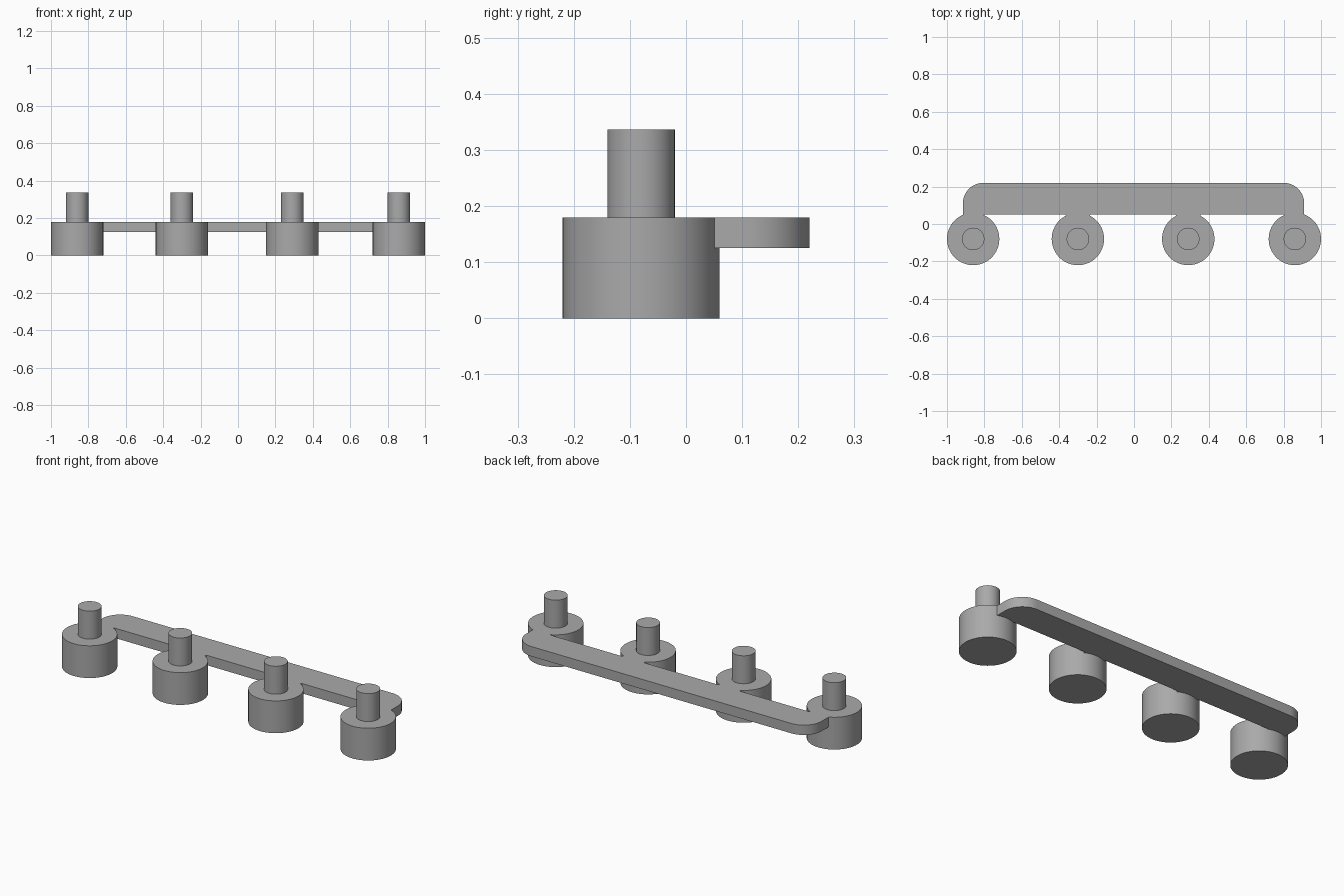
import bpy, bmesh
from math import radians, sin, cos

cube = bpy.data.objects.get("Cube")
if cube:
    bpy.data.objects.remove(cube)

grey = bpy.data.materials.new("plain grey")
grey.use_nodes = True
color = (0.4, 0.4, 0.4, 1)
grey.diffuse_color = color
grey.node_tree.nodes["Principled BSDF"].inputs["Base Color"].default_value = color

DRUM_Y, DRUM_R, DRUM_TOP = -0.08, 0.14, 0.18
PEG_R, PEG_TOP = 0.06, 0.336
BAR_BOTTOM, BAR_FRONT, BAR_BACK = 0.125, 0.052, 0.22
CORNER_R = 0.11
DRUMS = {"right_outer": -0.86, "right_inner": -0.3,
         "left_inner": 0.29, "left_outer": 0.86}


def extrude_profile(name, points, bottom, top):
    """Solid prism from a counter-clockwise outline."""
    bm = bmesh.new()
    face = bm.faces.new([bm.verts.new((x, y, bottom)) for x, y in points])
    new = bmesh.ops.extrude_face_region(bm, geom=[face])["geom"]
    for v in new:
        if isinstance(v, bmesh.types.BMVert):
            v.co.z = top
    bmesh.ops.recalc_face_normals(bm, faces=bm.faces)
    mesh = bpy.data.meshes.new(name)
    bm.to_mesh(mesh)
    bm.free()
    mesh.materials.append(grey)
    obj = bpy.data.objects.new(name, mesh)
    bpy.context.collection.objects.link(obj)
    return obj


def arc(cx, cy, r, start, end, steps):
    angles = [radians(start + (end - start) * i / steps) for i in range(steps + 1)]
    return [(cx + r * cos(a), cy + r * sin(a)) for a in angles]


def lathe(name, x, steps):
    """Round stepped solid from (radius, height) pairs."""
    bm = bmesh.new()
    verts = [bm.verts.new((r, 0, z)) for r, z in steps]
    edges = [bm.edges.new(pair) for pair in zip(verts, verts[1:])]
    bmesh.ops.spin(bm, geom=verts + edges, cent=(0, 0, 0), axis=(0, 0, 1),
                   angle=radians(360), steps=64)
    bmesh.ops.remove_doubles(bm, verts=bm.verts, dist=0.0001)
    bmesh.ops.recalc_face_normals(bm, faces=bm.faces)
    mesh = bpy.data.meshes.new(name)
    bm.to_mesh(mesh)
    bm.free()
    mesh.materials.append(grey)
    obj = bpy.data.objects.new(name, mesh)
    obj.location = (x, DRUM_Y, 0)
    bpy.context.collection.objects.link(obj)
    return obj


parts = []

# Drums, each with a peg standing on top
for side, x in DRUMS.items():
    parts.append(lathe(side + "_drum_and_peg", x, [
        (0, 0), (DRUM_R, 0), (DRUM_R, DRUM_TOP), (PEG_R, DRUM_TOP),
        (PEG_R, PEG_TOP), (0, PEG_TOP)]))

# Connecting bar with rounded back corners, ends running into the outer drums
left, right = 0.91, -0.915
end_front = BAR_FRONT - 0.02
outline = [(DRUMS["right_outer"] + 0.06, BAR_FRONT),
           (DRUMS["left_outer"] - 0.06, BAR_FRONT),
           (DRUMS["left_outer"] - 0.04, end_front), (left, end_front)]
outline += arc(left - CORNER_R, BAR_BACK - CORNER_R, CORNER_R, 0, 90, 16)
outline += arc(right + CORNER_R, BAR_BACK - CORNER_R, CORNER_R, 90, 180, 16)
outline += [(right, end_front), (DRUMS["right_outer"] + 0.04, end_front)]
parts.append(extrude_profile("connecting_bar", outline, BAR_BOTTOM, DRUM_TOP))

# Small necks where the bar meets the inner drums
for side in ("right_inner", "left_inner"):
    x = DRUMS[side]
    neck = [(x - 0.05, 0.03), (x + 0.05, 0.03),
            (x + 0.07, BAR_FRONT), (x - 0.07, BAR_FRONT)]
    parts.append(extrude_profile(side + "_neck", neck, BAR_BOTTOM, DRUM_TOP))

# Smooth round walls, crisp edges
bpy.ops.object.select_all(action="DESELECT")
for obj in parts:
    obj.select_set(True)
bpy.context.view_layer.objects.active = parts[0]
bpy.ops.object.shade_smooth_by_angle(angle=radians(30))
